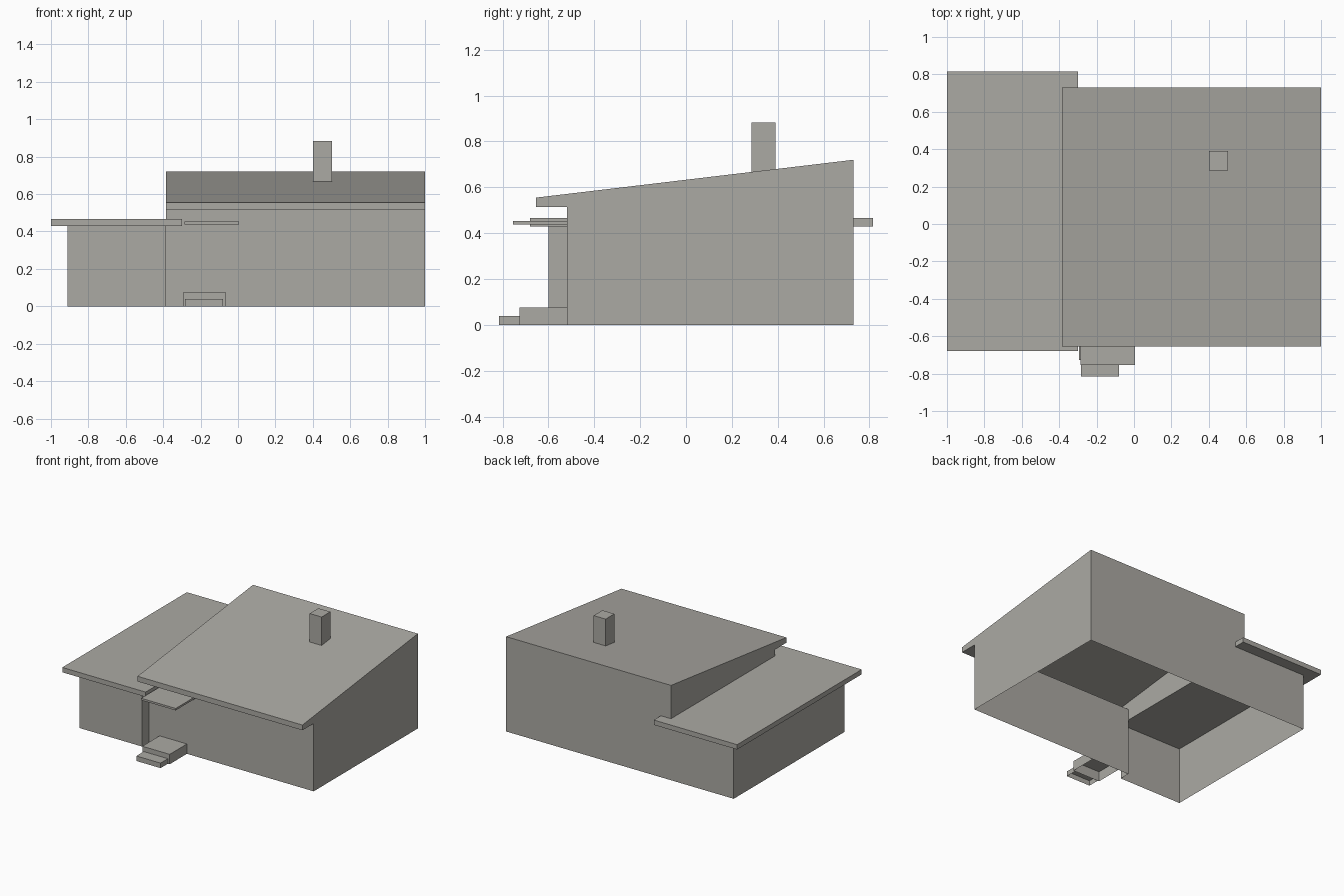
import bpy
import bmesh
from mathutils import Vector

cube = bpy.data.objects.get("Cube")
if cube:
    bpy.data.objects.remove(cube, do_unlink=True)

grey = bpy.data.materials.new("warm_grey")
grey.use_nodes = True
colour = (0.41, 0.40, 0.37, 1)
grey.diffuse_color = colour
grey.node_tree.nodes["Principled BSDF"].inputs["Base Color"].default_value = colour


def finish(name, bm):
    bmesh.ops.remove_doubles(bm, verts=bm.verts, dist=1e-5)
    bmesh.ops.recalc_face_normals(bm, faces=bm.faces)
    mesh = bpy.data.meshes.new(name)
    bm.to_mesh(mesh)
    bm.free()
    mesh.materials.append(grey)
    obj = bpy.data.objects.new(name, mesh)
    bpy.context.collection.objects.link(obj)
    return obj


def prism(name, profile, axis, low, high, low_cap=None, caps=True, closed=True, skip=()):
    """Extrude a profile along x (points y, z) or z (points x, y)."""
    def place(p, d):
        return Vector((d, *p)) if axis == "x" else Vector((*p, d))

    bm = bmesh.new()

    def face(points):
        bm.faces.new([bm.verts.new(p) for p in points])

    count = len(profile)
    for i in range(count if closed else count - 1):
        if i not in skip:
            a, b = profile[i], profile[(i + 1) % count]
            face([place(a, low), place(b, low), place(b, high), place(a, high)])
    if caps:
        face([place(p, low) for p in low_cap or profile])
        face([place(p, high) for p in profile])
    return finish(name, bm)


def box(name, x, y, z, skip=()):
    profile = [(y[0], z[0]), (y[0], z[1]), (y[1], z[1]), (y[1], z[0])]
    return prism(name, profile, "x", *x, skip=skip)


FRONT, BACK, JOIN = -0.52, 0.73, -0.385
SOFFIT, WING_LOW, WING_TOP = 0.515, 0.43, 0.467
EAVE = (-0.655, 0.555)
RIDGE = (BACK, 0.72)


def roof_height(y):
    t = (y - EAVE[0]) / (RIDGE[0] - EAVE[0])
    return EAVE[1] + t * (RIDGE[1] - EAVE[1])


# Main house: hollow shell with a sloping roof, open below and to the wing
overhang = [(FRONT, SOFFIT), (EAVE[0], SOFFIT), EAVE, RIDGE]
prism("main_house", overhang + [(BACK, 0), (FRONT, 0)], "x", JOIN, 1,
      low_cap=overhang + [(BACK, WING_TOP), (FRONT, WING_TOP)], skip=(4,))

# Side wing walls
prism("wing_walls", [(JOIN, FRONT), (JOIN, -0.6), (-0.912, -0.6), (-0.912, BACK), (JOIN, BACK)],
      "z", 0, WING_LOW, caps=False, closed=False)

# Flat wing roof, wrapping slightly round the main house
tab = -0.30
prism("wing_roof", [(-1, -0.68), (tab, -0.68), (tab, FRONT), (JOIN, FRONT), (JOIN, BACK),
                    (tab, BACK), (tab, 0.815), (-1, 0.815)], "z", WING_LOW, WING_TOP)

# Entrance canopy and steps
box("door_canopy", (-0.285, 0.005), (-0.755, FRONT), (0.438, 0.453))
box("upper_step", (-0.295, -0.065), (-0.727, FRONT), (0, 0.075), skip=(2, 3))
box("lower_step", (-0.283, -0.08), (-0.815, -0.727), (0, 0.038), skip=(2, 3))

# Chimney, its base following the roof slope
near, far, top = 0.285, 0.39, 0.883
prism("chimney", [(near, roof_height(near)), (near, top), (far, top), (far, roof_height(far))],
      "x", 0.402, 0.503, skip=(3,))
